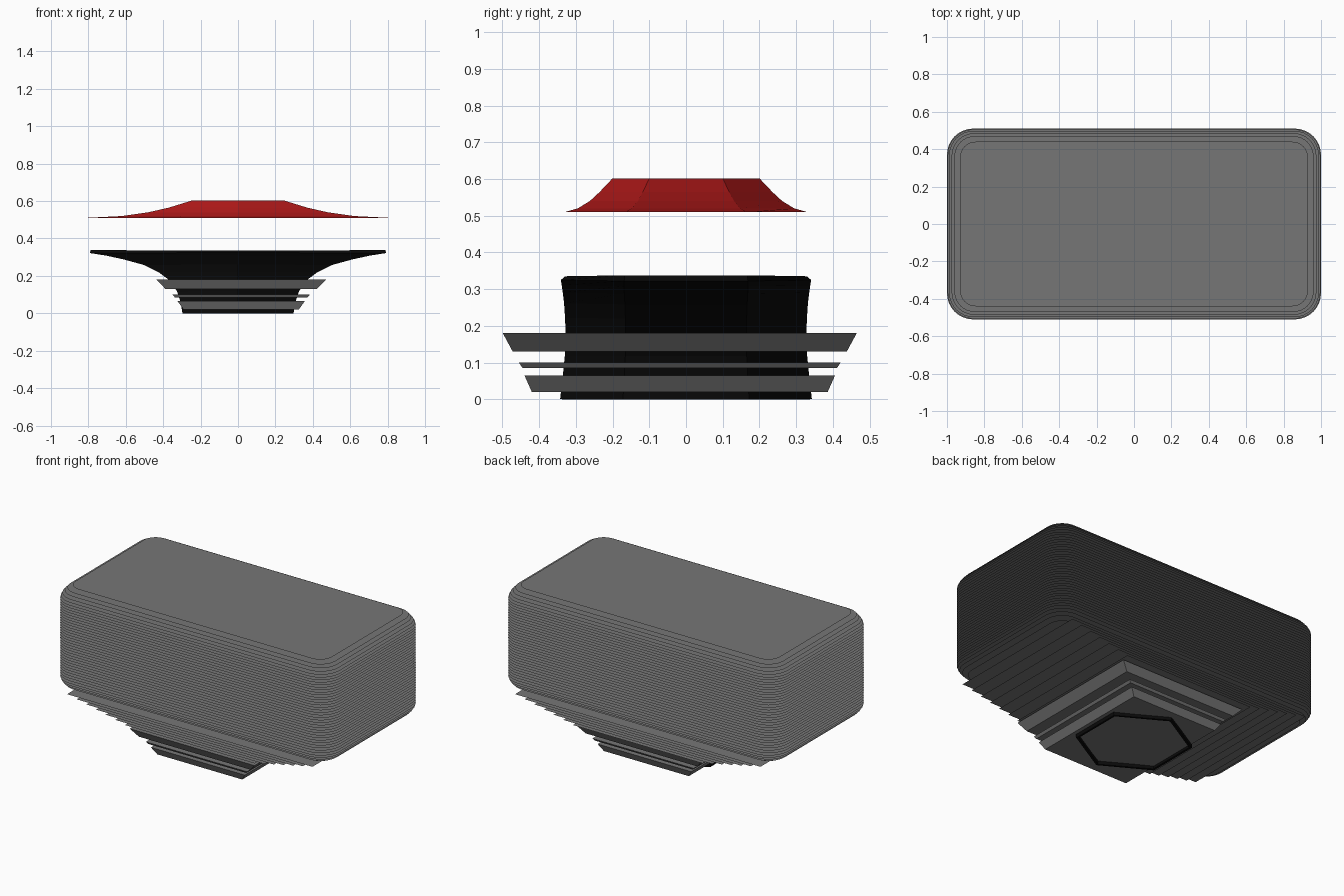
import bpy, math

if "Cube" in bpy.data.objects:
    bpy.data.objects.remove(bpy.data.objects["Cube"])


def material(name, color):
    m = bpy.data.materials.new(name)
    m.diffuse_color = (*color, 1)
    m.use_nodes = True
    m.node_tree.nodes["Principled BSDF"].inputs["Base Color"].default_value = m.diffuse_color
    return m


GREY = material("stone grey", (0.18, 0.18, 0.18))
BLACK = material("black", (0.003, 0.003, 0.003))
RED = material("dark red", (0.45, 0.01, 0.01))


def make(name, verts, faces, mat):
    me = bpy.data.meshes.new(name)
    me.from_pydata(verts, [], faces)
    me.materials.append(mat)
    ob = bpy.data.objects.new(name, me)
    bpy.context.collection.objects.link(ob)
    return ob


def outline(hx, hy, r, z, n=8):
    """Rounded rectangle outline, counter-clockwise."""
    if r <= 0:
        return [(hx, hy, z), (-hx, hy, z), (-hx, -hy, z), (hx, -hy, z)]
    pts = []
    for q, (sx, sy) in enumerate([(1, 1), (-1, 1), (-1, -1), (1, -1)]):
        for i in range(n + 1):
            a = math.pi / 2 * (q + i / n)
            pts.append((sx * (hx - r) + r * math.cos(a),
                        sy * (hy - r) + r * math.sin(a), z))
    return pts


def sheets(name, loops, mat):
    """One flat face per loop."""
    verts, faces = [], []
    for loop in loops:
        faces.append(range(len(verts), len(verts) + len(loop)))
        verts += loop
    return make(name, verts, [list(f) for f in faces], mat)


def loft(name, rings, mat, caps=False):
    """Walls joining equal-length rings, from bottom to top."""
    n = len(rings[0])
    faces = [(k * n + i, k * n + (i + 1) % n, (k + 1) * n + (i + 1) % n, (k + 1) * n + i)
             for k in range(len(rings) - 1) for i in range(n)]
    if caps:
        last = (len(rings) - 1) * n
        faces += [tuple(reversed(range(n))), tuple(range(last, last + n))]
    return make(name, [p for r in rings for p in r], faces, mat)


# Main body: a stack of flat rounded sheets, drawn in at top and bottom
COUNT, LOW, HIGH = 41, 0.30, 0.96
top_inset = [0.07, 0.04, 0.025, 0.012, 0.004]
low_inset = [0.06, 0.03, 0.015, 0.005]
body = []
for i in range(COUNT):
    z = LOW + (HIGH - LOW) * i / (COUNT - 1)
    j = COUNT - 1 - i
    d = low_inset[i] if i < len(low_inset) else top_inset[j] if j < len(top_inset) else 0
    body.append(outline(1 - d, 0.51 - d, 0.14 - d * 0.8, z))
sheets("body_layers", body, GREY)

# Underside: sheets growing shorter towards the foot
steps = 7
sheets("underside_layers",
       [outline(0.47 + 0.42 * i / (steps - 1), 0.50, 0, 0.195 + 0.09 * i / (steps - 1))
        for i in range(steps)], GREY)

# Foot: three tapered plinths (z, half x, half y at bottom and top)
for name, low, high in [
        ("plinth_bottom", (0.02, 0.308, 0.403), (0.065, 0.34, 0.423)),
        ("plinth_middle", (0.085, 0.355, 0.428), (0.10, 0.367, 0.438)),
        ("plinth_top", (0.13, 0.405, 0.455), (0.18, 0.453, 0.482))]:
    rings = [[(x + 0.017, y - 0.017, zz) for x, y, zz in outline(hx, hy, 0, z)]
             for z, hx, hy in (low, high)]
    loft(name, rings, GREY, caps=True)


def hexagon(hx, hy, z):
    return [(hx / math.cos(math.pi / 6) * math.cos(a), hy * math.sin(a), z)
            for a in (math.pi / 6 + math.pi / 3 * k for k in range(6))]


# Inner black flue: a hexagonal tube flaring sideways
flue = loft("inner_flue", [hexagon(*p) for p in [
    (0.29, 0.335, 0.0), (0.30, 0.328, 0.06), (0.32, 0.322, 0.12), (0.36, 0.32, 0.18),
    (0.42, 0.322, 0.225), (0.50, 0.325, 0.265), (0.61, 0.329, 0.295),
    (0.70, 0.332, 0.315), (0.79, 0.335, 0.33)]], BLACK)
mod = flue.modifiers.new("thickness", "SOLIDIFY")
mod.thickness = 0.016
mod.offset = 0

# Inner red hood above the flue
loft("inner_hood", [hexagon(*p) for p in [
    (0.82, 0.33, 0.51), (0.62, 0.295, 0.52), (0.48, 0.262, 0.54),
    (0.37, 0.235, 0.565), (0.25, 0.20, 0.602)]], RED)
